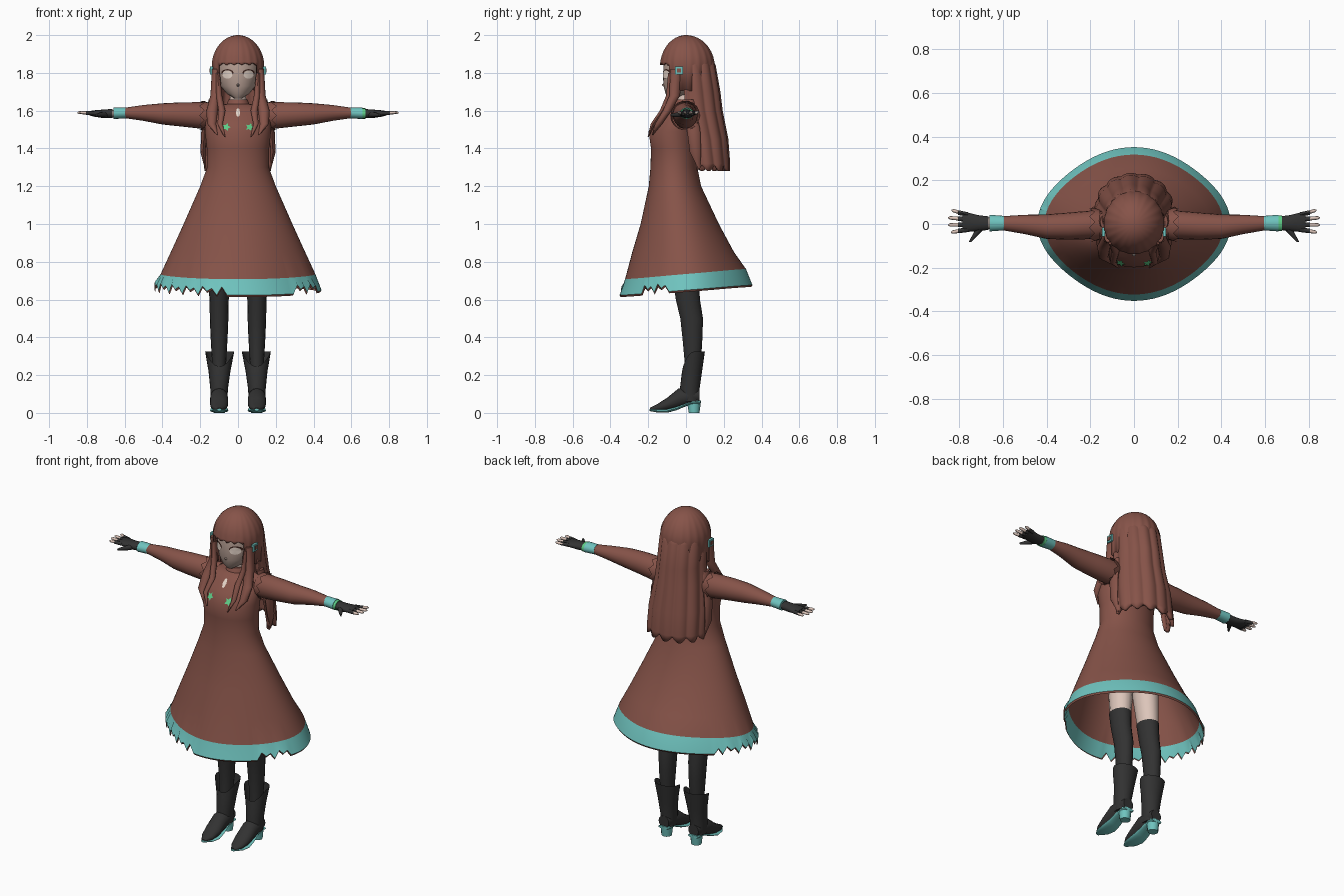
import bpy, bmesh
from math import sin, cos, pi, sqrt, degrees

if "Cube" in bpy.data.objects:
    bpy.data.objects.remove(bpy.data.objects["Cube"])


def material(name, r, g, b):
    m = bpy.data.materials.new(name)
    m.use_nodes = True
    m.diffuse_color = (r, g, b, 1)
    m.node_tree.nodes["Principled BSDF"].inputs["Base Color"].default_value = (r, g, b, 1)
    return m


BROWN = material("brown", .24, .087, .066)
AQUA = material("aqua", .16, .55, .52)
BLACK = material("charcoal", .032, .032, .032)
SKIN = material("skin", .72, .56, .49)
FACE = material("shaded skin", .45, .33, .28)
PALE = material("pale eye", .78, .66, .58)
LASH = material("dark lash", .05, .02, .015)
GREEN = material("green", .11, .6, .24)


def finish(name, bm, mats, thick=0):
    bmesh.ops.recalc_face_normals(bm, faces=bm.faces)
    me = bpy.data.meshes.new(name)
    bm.to_mesh(me)
    bm.free()
    for m in mats:
        me.materials.append(m)
    for p in me.polygons:
        p.use_smooth = True
    me.set_sharp_from_angle(angle=.8)
    ob = bpy.data.objects.new(name, me)
    bpy.context.scene.collection.objects.link(ob)
    if thick:
        mod = ob.modifiers.new("thickness", "SOLIDIFY")
        mod.thickness = thick
    return ob


def loft(name, rings, mats, closed=True, caps=(True, True), rule=None, thick=0):
    """Skin a list of equally long point rings."""
    bm = bmesh.new()
    vs = [[bm.verts.new(p) for p in r] for r in rings]
    n = len(rings[0])
    for i in range(len(vs) - 1):
        for j in range(n if closed else n - 1):
            k = (j + 1) % n
            f = bm.faces.new((vs[i][j], vs[i][k], vs[i + 1][k], vs[i + 1][j]))
            f.material_index = rule(i) if rule else 0
    for ring, cap in zip((vs[0], vs[-1]), caps):
        if cap:
            bm.faces.new(ring)
    return finish(name, bm, mats, thick)


def tube(name, axis, rows, mat, s=1, n=16, caps=(True, True)):
    """Rows are (position on axis, centre u, centre v, radius u, radius v)."""
    rings = []
    for t, u, v, ru, rv in rows:
        ring = []
        for j in range(n):
            a = 2 * pi * j / n
            p = [u + ru * cos(a), v + rv * sin(a)]
            p.insert("xyz".index(axis), t)
            ring.append((p[0] * s, p[1], p[2]))
        rings.append(ring)
    return loft(name, rings, [mat], caps=caps)


def box(name, centre, size, mat):
    bm = bmesh.new()
    bmesh.ops.create_cube(bm, size=1)
    for v in bm.verts:
        v.co = [c + q * d for c, q, d in zip(centre, v.co, size)]
    return finish(name, bm, [mat])


def front_y(rows, x, z):
    """Front surface of a stack of (z, half width, front y, back y) ovals."""
    for hi, lo in zip(rows, rows[1:]):
        if lo[0] <= z <= hi[0]:
            k = (hi[0] - z) / (hi[0] - lo[0])
            rx, f, b = [p + (q - p) * k for p, q in zip(hi[1:], lo[1:])]
            return (f + b) / 2 - (b - f) / 2 * sqrt(max(0, 1 - (x / rx) ** 2))
    return 0


def patch(name, rows, cx, cz, w, h, mat, lift, n=16, spike=1):
    """Thin painted plate that follows the front of a body."""
    bm = bmesh.new()
    pts = [(cx, cz)]
    for j in range(n):
        a, k = 2 * pi * j / n, spike if j % 2 else 1
        pts.append((cx + w * k * cos(a), cz + h * k * sin(a)))
    vs = [bm.verts.new((x, front_y(rows, x, z) - lift, z)) for x, z in pts]
    for j in range(n):
        bm.faces.new((vs[0], vs[j + 1], vs[(j + 1) % n + 1]))
    return finish(name, bm, [mat])


# Dress: stacked ovals, lobed and torn towards the hem
DRESS = [(1.66, .05, -.06, .045), (1.635, .06, -.07, .05), (1.63, .11, -.085, .06),
         (1.6, .165, -.115, .065), (1.55, .172, -.155, .065), (1.49, .175, -.198, .065),
         (1.4, .165, -.185, .057), (1.3, .163, -.188, .06), (1.2, .2, -.197, .08),
         (1.0, .285, -.238, .172), (.85, .35, -.28, .25), (.735, .4, -.315, .31),
         (.65, .43, -.342, .342), (.64, .424, -.336, .336)]
N = 96
rings = []
for z, rx, f, b in DRESS:
    ring = []
    low = max(0, (1.2 - z) / .55)
    for j in range(N):
        a = 2 * pi * j / N
        k = 1 + .028 * low * cos(4 * a)
        zz = z + (.027 * sin(a) if z < .8 else 0)
        d = degrees(a)
        if z < .7 and (145 < d < 262 or 315 < d < 347):
            zz += (0, .045, .02, .035)[j % 4]
        ring.append((rx * k * cos(a), (f + b) / 2 + (b - f) / 2 * k * sin(a), zz))
    rings.append(ring)
loft("dress", rings, [BROWN, AQUA], caps=(True, False), rule=lambda i: int(i == 11))
patch("brooch", DRESS, 0, 1.59, .012, .024, PALE, .006, n=6)
for s in (1, -1):
    patch("chest_star", DRESS, s * .062, 1.513, .024, .022, GREEN, .006, n=10, spike=.5)

# Head and eyes
HEAD = [(1.91, .095, -.1, .1), (1.84, .11, -.119, .118), (1.78, .106, -.122, .11),
        (1.73, .092, -.118, .08), (1.69, .06, -.108, .03), (1.665, .02, -.09, -.04)]
rings = [[(rx * cos(a), (f + b) / 2 + (b - f) / 2 * sin(a), z)
          for a in [2 * pi * j / 32 for j in range(32)]] for z, rx, f, b in HEAD]
loft("head", rings, [FACE])
tube("neck", "z", [(1.72, 0, -.005, .042, .042), (1.62, 0, -.005, .045, .045)], SKIN)
tube("nose", "y", [(-.11, 0, 1.735, .012, .014), (-.128, 0, 1.737, .002, .002)], FACE, n=8)
for s in (1, -1):
    patch("eye_lash", HEAD, s * .056, 1.8, .032, .02, LASH, .003)
    patch("eye", HEAD, s * .056, 1.792, .027, .022, PALE, .006)

# Hair cap with fringe
rings = []
for i in range(10):
    phi = .08 + i * .165
    ring = []
    for j in range(N):
        a = 2 * pi * j / N
        rib = 1 - .025 * abs(cos(10 * a)) * sin(phi)
        r = rib * (sin(phi) if i < 9 else 1)
        z = 1.83 + .17 * cos(phi)
        if i == 9:
            z = (1.84 if sin(a) < -.62 else 1.7) + .012 * abs(cos(10 * a))
        ring.append((.142 * r * cos(a), (.155 if sin(a) > 0 else .14) * r * sin(a), z))
    rings.append(ring)
loft("hair_cap", rings, [BROWN], caps=(True, False), thick=.012)

# Long back hair: open ribbed arc with a pointed lower edge
BACK = [(1.9, .11, .01, .12), (1.84, .137, .01, .148), (1.7, .142, .02, .163),
        (1.6, .152, .03, .165), (1.45, .175, .06, .165), (1.32, .18, .08, .155),
        (1.28, .178, .085, .15)]
rings = []
for z, rx, yc, ry in BACK:
    ring = []
    for j in range(N):
        a = pi * (-.06 + 1.12 * j / (N - 1))
        w = abs(sin(6.5 * a))
        r = .94 + .06 * w
        zz = z + (.03 * (1 - w) if z < 1.3 else 0)
        ring.append((rx * r * cos(a), yc + ry * r * sin(a), zz))
    rings.append(ring)
loft("back_hair", rings, [BROWN], closed=False, caps=(False, False), thick=.02)

for s in (1, -1):
    side = "left" if s > 0 else "right"

    # Locks beside the face and clips
    tube(side + "_outer_lock", "z", [(1.82, .118, -.05, .02, .035), (1.68, .12, -.06, .026, .03),
         (1.6, .137, -.1, .03, .024), (1.53, .14, -.145, .024, .02),
         (1.47, .11, -.178, .003, .003)], BROWN, s, 10)
    tube(side + "_inner_lock", "z", [(1.8, .108, -.075, .012, .02), (1.68, .1, -.085, .016, .02),
         (1.6, .085, -.125, .018, .014), (1.53, .095, -.175, .014, .012),
         (1.46, .07, -.2, .003, .003)], BROWN, s, 8)
    tube(side + "_shoulder_lock", "z", [(1.66, .14, .01, .015, .03), (1.5, .178, .04, .016, .035),
         (1.38, .185, .05, .014, .03), (1.29, .172, .07, .003, .004)], BROWN, s, 8)
    box(side + "_clip", (s * .14, -.037, 1.812), (.014, .042, .042), AQUA)
    box(side + "_clip_centre", (s * .148, -.037, 1.812), (.004, .022, .022), BROWN)

    # Sleeve with a pointed shoulder ruffle
    tube(side + "_sleeve", "x", [(.11, 0, 1.57, .058, .065), (.2, -.004, 1.575, .065, .07),
         (.3, -.01, 1.58, .062, .064), (.4, -.012, 1.583, .056, .056),
         (.5, -.002, 1.588, .044, .042), (.61, .004, 1.588, .031, .026)], BROWN, s, 20)
    ruffle = [[(s * x, -.004 + r * cos(a), 1.575 + r * sin(a))
               for x, a in [(x0 + (j % 2) * dx, j * pi / 9) for j in range(18)]]
              for x0, dx, r in ((.155, 0, .068), (.18, .025, .078))]
    loft(side + "_ruffle", ruffle, [BROWN], caps=(False, False))

    # Cuff, wrist and fingerless glove
    tube(side + "_cuff", "x", [(.595, .004, 1.588, .033, .029), (.66, .004, 1.586, .038, .03)], AQUA, s)
    tube(side + "_wrist", "x", [(.62, .004, 1.585, .026, .02), (.7, .004, 1.583, .026, .018)], SKIN, s)
    tube(side + "_glove", "x", [(.665, .004, 1.585, .031, .024), (.71, .004, 1.583, .036, .023),
         (.76, .008, 1.585, .044, .017), (.785, .01, 1.586, .042, .012)], BLACK, s)
    tube(side + "_thumb", "y", [(-.015, .7, 1.58, .02, .015), (-.05, .725, 1.578, .014, .013),
         (-.083, .75, 1.577, .006, .006)], BLACK, s, 10)
    for k in range(4):
        y = .043 - k * .023
        fan = y * .45
        tip = (.835, .85, .85, .838)[k]
        tube(side + "_glove_finger", "x", [(.76, y, 1.586, .011, .011),
             (.805, y + fan * .5, 1.588, .0105, .0105)], BLACK, s, 8)
        tube(side + "_finger", "x", [(.79, y + fan * .4, 1.588, .009, .009),
             (tip - .01, y + fan * .9, 1.59, .008, .008), (tip, y + fan, 1.59, .003, .003)], SKIN, s, 8)

    # Leg with stocking
    tube(side + "_thigh", "z", [(.95, .085, -.01, .075, .08), (.66, .1, .003, .053, .063)], SKIN, s)
    tube(side + "_stocking", "z", [(.7, .099, 0, .058, .068), (.6, .1, .01, .051, .064),
         (.5, .1, .03, .049, .06), (.4, .1, .034, .045, .053), (.28, .1, .036, .038, .044),
         (.15, .1, .03, .034, .038)], BLACK, s)

    # Boot: flared shaft dipping at the front, pointed foot, sole and heel
    shaft = tube(side + "_boot_shaft", "z", [(.325, .097, .042, .077, .058), (.22, .098, .032, .058, .053),
                 (.13, .1, .02, .047, .052), (.06, .1, .02, .043, .052)], BLACK, s, 20, (False, True))
    for v in shaft.data.vertices:
        if v.co.z > .31:
            v.co.z -= .08 * max(0, (.042 - v.co.y) / .058) ** 2
    tube(side + "_boot_foot", "y", [(.072, .1, .09, .034, .035), (.03, .1, .09, .044, .045),
         (-.04, .1, .075, .048, .054), (-.1, .1, .045, .048, .035), (-.15, .1, .028, .038, .02),
         (-.19, .1, .02, .012, .007)], BLACK, s)
    tube(side + "_sole", "y", [(.076, .1, .056, .034, .01), (.01, .1, .05, .036, .01),
         (-.05, .1, .024, .044, .01), (-.1, .1, .011, .049, .01), (-.15, .1, .011, .04, .009),
         (-.194, .1, .016, .012, .006)], AQUA, s)
    tube(side + "_heel", "z", [(.065, .1, .042, .035, .038), (0, .1, .043, .03, .028)], AQUA, s, 12)

# Accent on one wrist only
tube("wrist_band", "x", [(.66, .004, 1.585, .036, .028), (.676, .004, 1.585, .036, .028)], GREEN)
